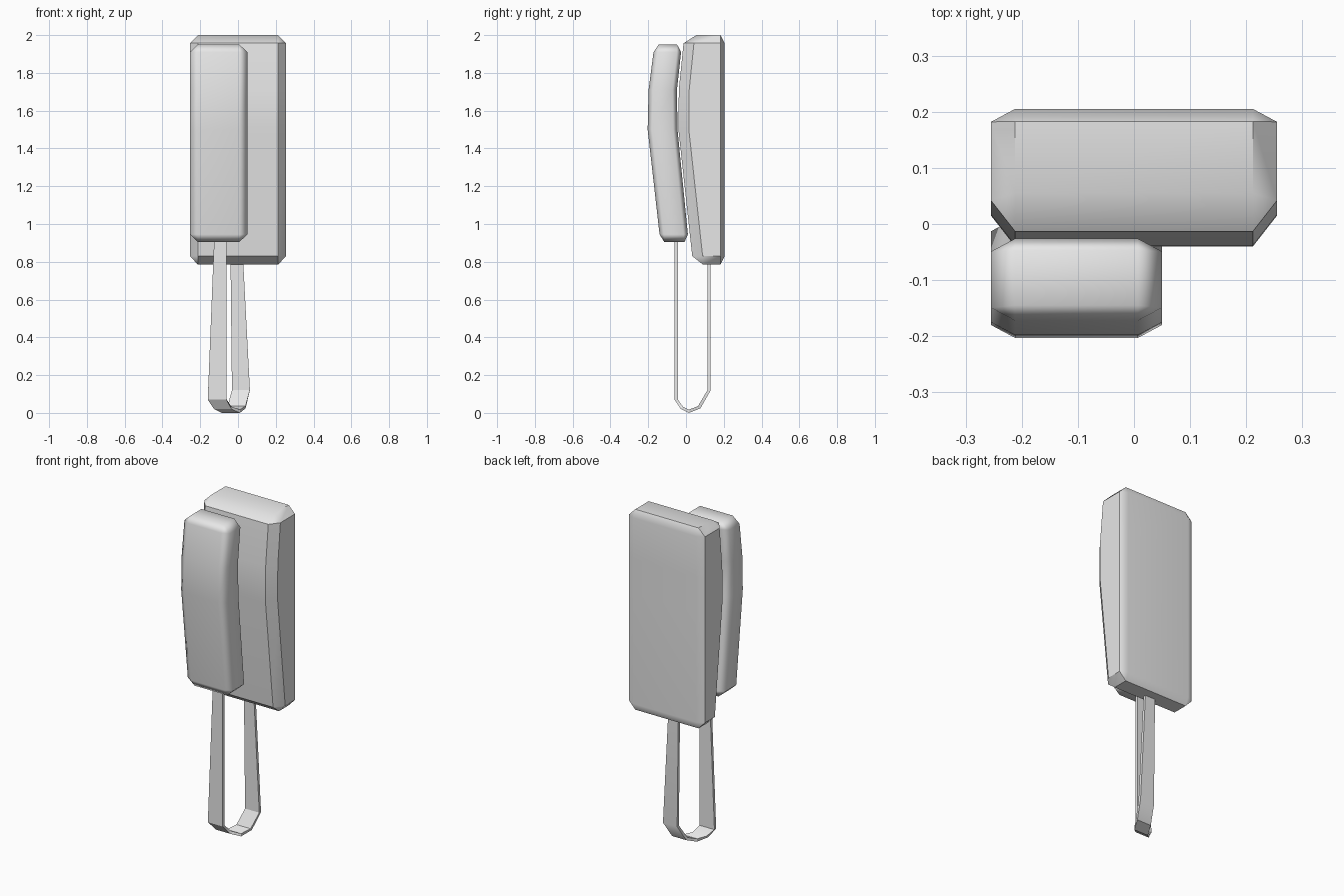
import bpy, bmesh, math
from mathutils import Vector

cube = bpy.data.objects.get("Cube")
if cube:
    bpy.data.objects.remove(cube, do_unlink=True)

grey = bpy.data.materials.new("plain grey")
grey.use_nodes = True
grey.diffuse_color = (0.8, 0.8, 0.8, 1)
grey.node_tree.nodes["Principled BSDF"].inputs["Base Color"].default_value = (0.8, 0.8, 0.8, 1)


def loft(name, rings, angle):
    """Skin closed rings of equal point count, cap both ends, shade."""
    bm = bmesh.new()
    loops = [[bm.verts.new(p) for p in ring] for ring in rings]
    n = len(loops[0])
    for a, b in zip(loops, loops[1:]):
        for i in range(n):
            j = (i + 1) % n
            bm.faces.new((a[i], a[j], b[j], b[i]))
    bm.faces.new(loops[0])
    bm.faces.new(loops[-1])
    bmesh.ops.remove_doubles(bm, verts=bm.verts, dist=0.0005)
    bmesh.ops.recalc_face_normals(bm, faces=bm.faces)
    mesh = bpy.data.meshes.new(name)
    bm.to_mesh(mesh)
    bm.free()
    mesh.materials.append(grey)
    obj = bpy.data.objects.new(name, mesh)
    bpy.context.collection.objects.link(obj)
    bpy.ops.object.select_all(action='DESELECT')
    obj.select_set(True)
    bpy.context.view_layer.objects.active = obj
    bpy.ops.object.shade_smooth_by_angle(angle=math.radians(angle))
    wn = obj.modifiers.new("flat panels", 'WEIGHTED_NORMAL')
    wn.keep_sharp = True
    return obj


def section(x0, x1, front, back, z, cut_front, cut_back, cut_x=0.043):
    """Rectangle with chamfered corners; cut_x = 0 collapses it to a plain cap."""
    return [(x0 + cut_x, front, z), (x1 - cut_x, front, z),
            (x1, front + cut_front, z), (x1, back - cut_back, z),
            (x1 - cut_x, back, z), (x0 + cut_x, back, z),
            (x0, back - cut_back, z), (x0, front + cut_front, z)]


def body(name, x0, x1, bottom, profile, top, cut_front, cut_back, angle):
    """Chamfered case; bottom, top and profile rows are (z, front y, back y)."""
    def cap(z, f, b):
        return section(x0 + 0.043, x1 - 0.043, f, b, z, 0, 0, 0)
    rings = [cap(*bottom)]
    rings += [section(x0, x1, f, b, z, cut_front, cut_back) for z, f, b in profile]
    rings.append(cap(*top))
    return loft(name, rings, angle)


# Wall base with bowed front
body("wall_base", -0.255, 0.255, (0.785, 0.09, 0.183),
     [(0.83, 0.033, 0.205), (1.5, -0.04, 0.205),
      (1.71, -0.038, 0.205), (1.957, -0.013, 0.205)],
     (2.0, 0.055, 0.183), 0.055, 0.023, 35)

# Curved handset
body("handset", -0.255, 0.05, (0.905, -0.115, -0.008),
     [(0.945, -0.14, 0.01), (1.5, -0.203, -0.045),
      (1.71, -0.198, -0.048), (1.91, -0.172, -0.026)],
     (1.95, -0.145, -0.047), 0.023, 0.023, 70)

# Hanging strap cord: left x, right x, y, z along its path
path = [(-0.125, -0.06, -0.052, 0.95), (-0.16, -0.06, -0.052, 0.07),
        (-0.127, -0.035, -0.022, 0.027), (-0.085, 0.01, 0.015, 0.0085),
        (-0.055, 0.04, 0.07, 0.03), (-0.032, 0.063, 0.122, 0.12),
        (-0.04, 0.025, 0.122, 0.85)]
rings = []
for i, (x0, x1, y, z) in enumerate(path):
    a, b = path[max(i - 1, 0)], path[min(i + 1, len(path) - 1)]
    along = Vector((0, b[2] - a[2], b[3] - a[3])).normalized()
    off = Vector((0, -along.z, along.y)) * 0.0085
    left, right = Vector((x0, y, z)), Vector((x1, y, z))
    rings.append([left + off, right + off, right - off, left - off])
loft("strap_cord", rings, 30)
